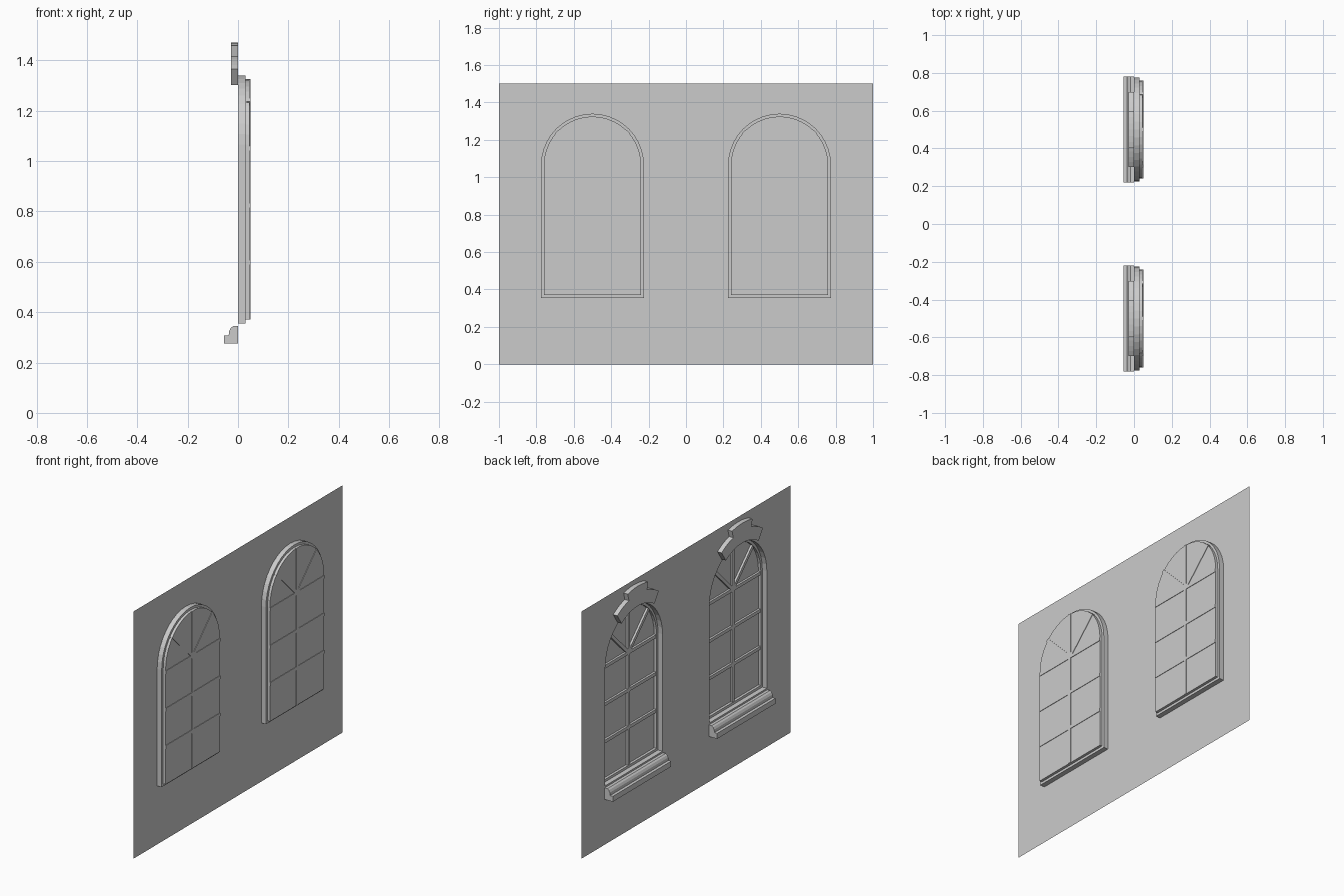
import bpy, bmesh, math
from mathutils import Matrix

if "Cube" in bpy.data.objects:
    bpy.data.objects.remove(bpy.data.objects["Cube"], do_unlink=True)

stone = bpy.data.materials.new("plain_grey")
stone.use_nodes = True
GREY = (0.6, 0.6, 0.6, 1)
stone.diffuse_color = GREY
stone.node_tree.nodes["Principled BSDF"].inputs["Base Color"].default_value = GREY

CENTRES = {"left": 0.5, "right": -0.5}
SPRING, BASE, RADIUS = 1.065, 0.355, 0.275
STEP = 0.015


def finish(bm, name):
    mesh = bpy.data.meshes.new(name)
    bm.to_mesh(mesh)
    bm.free()
    mesh.materials.append(stone)
    ob = bpy.data.objects.new(name, mesh)
    bpy.context.collection.objects.link(ob)
    return ob


def arch(cy, inset, segments=20):
    """Round-headed window outline as (y, z) points."""
    r = RADIUS - inset
    pts = [(cy - r, BASE + inset), (cy + r, BASE + inset)]
    for i in range(segments + 1):
        a = math.pi * i / segments
        pts.append((cy + r * math.cos(a), SPRING + r * math.sin(a)))
    return pts


def loop(bm, pts, x):
    return [bm.verts.new((x, y, z)) for y, z in pts]


def edges(bm, verts):
    return [bm.edges.new((a, b)) for a, b in zip(verts, verts[1:] + verts[:1])]


def bridge(bm, a, b):
    n = len(a)
    for i in range(n):
        j = (i + 1) % n
        bm.faces.new((a[i], a[j], b[j], b[i]))


def prism(name, pts, place, start, end):
    """Extrude a flat profile; place maps (u, v, depth) to a position."""
    bm = bmesh.new()
    a = [bm.verts.new(place(u, v, start)) for u, v in pts]
    b = [bm.verts.new(place(u, v, end)) for u, v in pts]
    bridge(bm, a, b)
    bm.faces.new(a)
    bm.faces.new(b)
    bmesh.ops.recalc_face_normals(bm, faces=bm.faces)
    return finish(bm, name)


# Thin wall with two arched openings
bm = bmesh.new()
rim = edges(bm, loop(bm, [(-1, 0), (1, 0), (1, 1.5), (-1, 1.5)], 0))
for cy in CENTRES.values():
    rim += edges(bm, loop(bm, arch(cy, 0), 0))
bmesh.ops.triangle_fill(bm, edges=rim, use_beauty=True, normal=(-1, 0, 0))
finish(bm, "wall")


def bar(name, cy, y0, z0, y1, z1, width=0.02):
    """Glazing bar between two points in the window plane."""
    length = math.hypot(y1 - y0, z1 - z0)
    bm = bmesh.new()
    turn = Matrix.Rotation(math.atan2(z1 - z0, y1 - y0), 4, "X")
    move = Matrix.Translation((0.041, cy + (y0 + y1) / 2, (z0 + z1) / 2))
    size = Matrix.Diagonal((0.016, length, width, 1))
    bmesh.ops.create_cube(bm, size=1, matrix=move @ turn @ size)
    finish(bm, name)


def arc(r, a0, a1, n):
    """Arc points, angles in degrees from straight up."""
    steps = [math.radians(a0 + (a1 - a0) * i / n) for i in range(n + 1)]
    return [(r * math.sin(a), SPRING + r * math.cos(a)) for a in steps]


for side, cy in CENTRES.items():
    # Stepped reveal closed by the pane
    bm = bmesh.new()
    rings = [loop(bm, arch(cy, inset), x) for inset, x in
             ((0, 0), (0, 0.03), (STEP, 0.03), (STEP, 0.046))]
    for a, b in zip(rings, rings[1:]):
        bridge(bm, a, b)
    bm.faces.new(rings[-1])
    bmesh.ops.recalc_face_normals(bm, faces=bm.faces)
    bmesh.ops.reverse_faces(bm, faces=bm.faces)
    finish(bm, side + "_window_reveal")

    # Glazing bars: upright, three rails and a fan
    reach = RADIUS - STEP
    bar(side + "_upright_bar", cy, 0, BASE + STEP, 0, SPRING + reach)
    for i, z in enumerate((0.597, 0.823, 1.05)):
        bar(f"{side}_rail_{i + 1}", cy, -reach, z, reach, z)
    for s, label in ((-1, "a"), (1, "b")):
        bar(f"{side}_fan_bar_{label}", cy, 0, 1.05, s * 0.193, 1.243)

    # Moulded sill
    sill = [(0, 0.275), (-0.055, 0.275), (-0.055, 0.308), (-0.037, 0.308),
            (-0.035, 0.325), (-0.028, 0.338), (-0.018, 0.345), (0, 0.345)]
    prism(side + "_sill", sill, lambda u, v, d: (u, cy + d, v), -0.28, 0.28)

    # Stepped keystone over the arch
    crown = (arc(0.285, 33.5, -33.5, 12) + arc(0.36, -33.5, -14, 4)
             + arc(0.405, -14, 14, 6) + arc(0.36, 14, 33.5, 4))
    prism(side + "_keystone", crown, lambda u, v, d: (d, cy + u, v), -0.028, 0)
